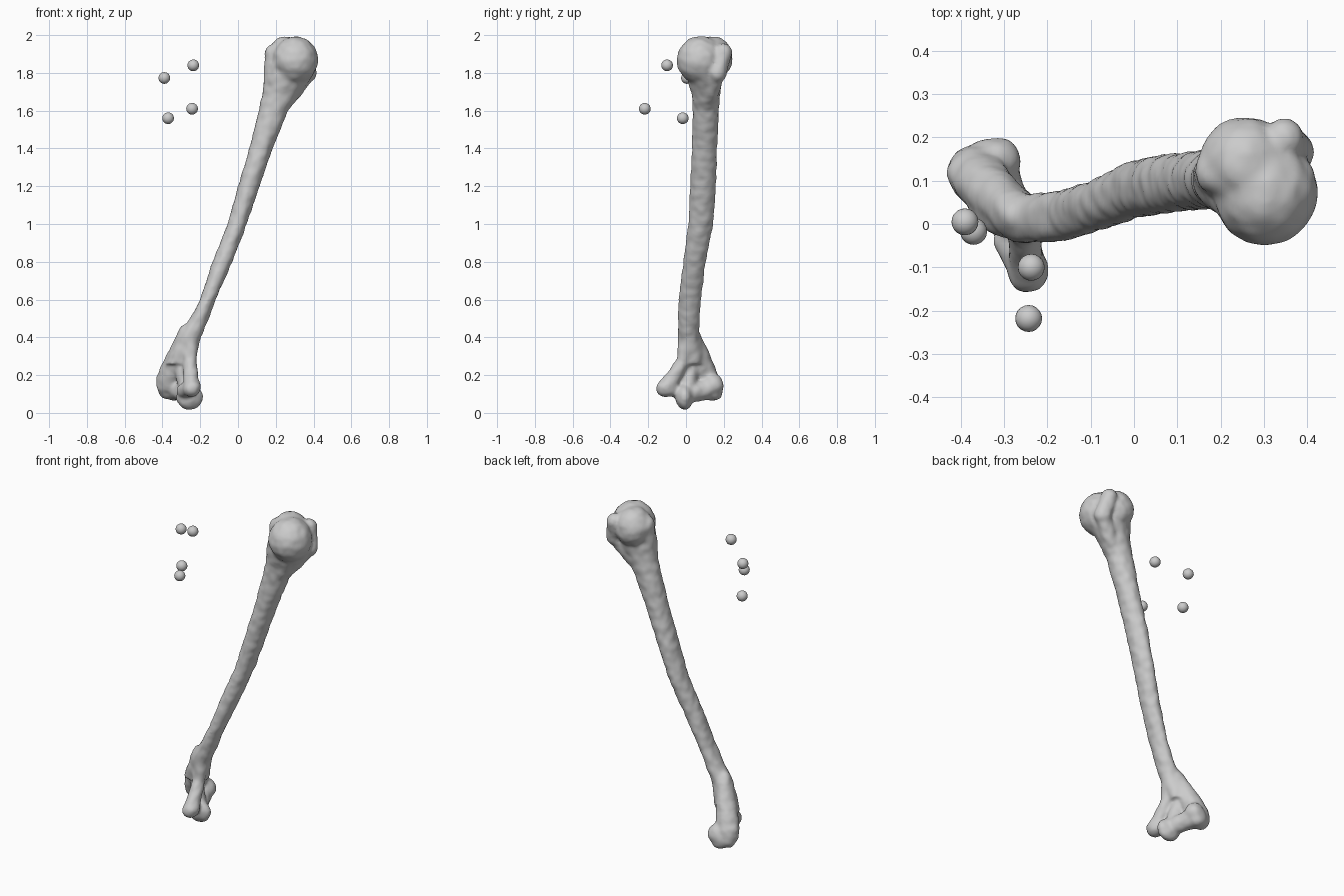
import bpy, bmesh, math
from mathutils import Vector, Matrix, noise

if "Cube" in bpy.data.objects:
    bpy.data.objects.remove(bpy.data.objects["Cube"], do_unlink=True)

grey = bpy.data.materials.new("bone grey")
grey.use_nodes = True
grey.diffuse_color = (0.6, 0.6, 0.6, 1)
grey.node_tree.nodes["Principled BSDF"].inputs["Base Color"].default_value = (0.6, 0.6, 0.6, 1)


def finish(bm, name):
    mesh = bpy.data.meshes.new(name)
    bm.to_mesh(mesh)
    bm.free()
    mesh.materials.append(grey)
    for p in mesh.polygons:
        p.use_smooth = True
    ob = bpy.data.objects.new(name, mesh)
    bpy.context.collection.objects.link(ob)
    return ob


def blob(bm, centre, radii):
    m = Matrix.Translation(centre) @ Matrix.Diagonal((*radii, 1))
    bmesh.ops.create_icosphere(bm, subdivisions=3, radius=1, matrix=m)


def limb(bm, a, ra, b, rb, steps=8):
    """Row of overlapping balls from a to b with changing radius."""
    a, b = Vector(a), Vector(b)
    for i in range(steps + 1):
        t = i / steps
        blob(bm, a.lerp(b, t), [ra + (rb - ra) * t] * 3)


def loft(bm, sections, sides=32):
    """Closed tube through sections given as x, y, z, x radius, y radius."""
    rings = []
    for x, y, z, rx, ry in sections:
        rings.append([bm.verts.new((x + rx * math.cos(k * math.tau / sides),
                                    y + ry * math.sin(k * math.tau / sides), z))
                      for k in range(sides)])
    for lo, hi in zip(rings, rings[1:]):
        for k in range(sides):
            n = (k + 1) % sides
            bm.faces.new((lo[k], lo[n], hi[n], hi[k]))
    bm.faces.new(rings[0][::-1])
    bm.faces.new(rings[-1])


bm = bmesh.new()

# Leaning shaft
loft(bm, [
    (-.31, .04, .26, .075, .06), (-.258, .012, .4, .062, .056),
    (-.205, .015, .5, .05, .058), (-.16, .02, .6, .042, .06),
    (-.082, .045, .8, .052, .06), (-.005, .078, 1.0, .051, .066),
    (.057, .09, 1.2, .057, .069), (.122, .098, 1.4, .062, .067),
    (.187, .105, 1.6, .078, .07), (.228, .105, 1.69, .098, .075),
    (.265, .1, 1.78, .125, .095), (.28, .1, 1.85, .12, .1),
])

# Rounded head with its tubercles
blob(bm, (.303, .076, 1.868), (.122, .126, .126))
blob(bm, (.258, .14, 1.88), (.108, .108, .115))
limb(bm, (.195, .12, 1.9), .055, (.185, .11, 1.74), .05)
limb(bm, (.345, .197, 1.91), .046, (.368, .165, 1.8), .05)
limb(bm, (.368, .165, 1.8), .045, (.27, .12, 1.68), .05)

# Lateral column and rounded outer condyle
limb(bm, (-.268, .02, .42), .05, (-.35, .095, .22), .066)
limb(bm, (-.35, .095, .22), .066, (-.37, .12, .15), .062)
limb(bm, (-.385, .12, .18), .047, (-.375, .13, .125), .052)
limb(bm, (-.315, .145, .15), .055, (-.335, .14, .12), .058)

# Medial column and inner knob
limb(bm, (-.25, .01, .42), .05, (-.256, -.015, .27), .036)
limb(bm, (-.256, -.015, .27), .036, (-.245, -.095, .15), .043)
limb(bm, (-.245, -.095, .145), .047, (-.245, -.112, .13), .047)

# Spool joint between the condyles
blob(bm, (-.257, -.008, .082), (.072, .046, .068))
limb(bm, (-.285, -.04, .12), .04, (-.25, -.09, .13), .045)
limb(bm, (-.27, .01, .1), .048, (-.325, .12, .125), .055)
limb(bm, (-.275, .01, .14), .04, (-.3, .03, .24), .04)

bone = finish(bm, "upper_arm_bone")
remesh = bone.modifiers.new("Fuse", 'REMESH')
remesh.mode = 'VOXEL'
remesh.voxel_size = 0.01
remesh.use_smooth_shade = True
smooth = bone.modifiers.new("Soften", 'SMOOTH')
smooth.factor = 0.5
smooth.iterations = 6

# Bake the fused surface and roughen it slightly
graph = bpy.context.evaluated_depsgraph_get()
baked = bpy.data.meshes.new_from_object(bone.evaluated_get(graph))
bone.modifiers.clear()
bone.data = baked
shifts = [v.normal * 0.004 * noise.noise(v.co * 24) for v in baked.vertices]
for v, shift in zip(baked.vertices, shifts):
    v.co += shift
for p in baked.polygons:
    p.use_smooth = True

# Loose marker balls beside the bone
for i, spot in enumerate([(-.39, .005, 1.773), (-.237, -.1, 1.84),
                          (-.243, -.218, 1.61), (-.37, -.017, 1.56)]):
    ball = bmesh.new()
    bmesh.ops.create_icosphere(ball, subdivisions=3, radius=0.031,
                               matrix=Matrix.Translation(spot))
    finish(ball, f"marker_ball_{i + 1}")
